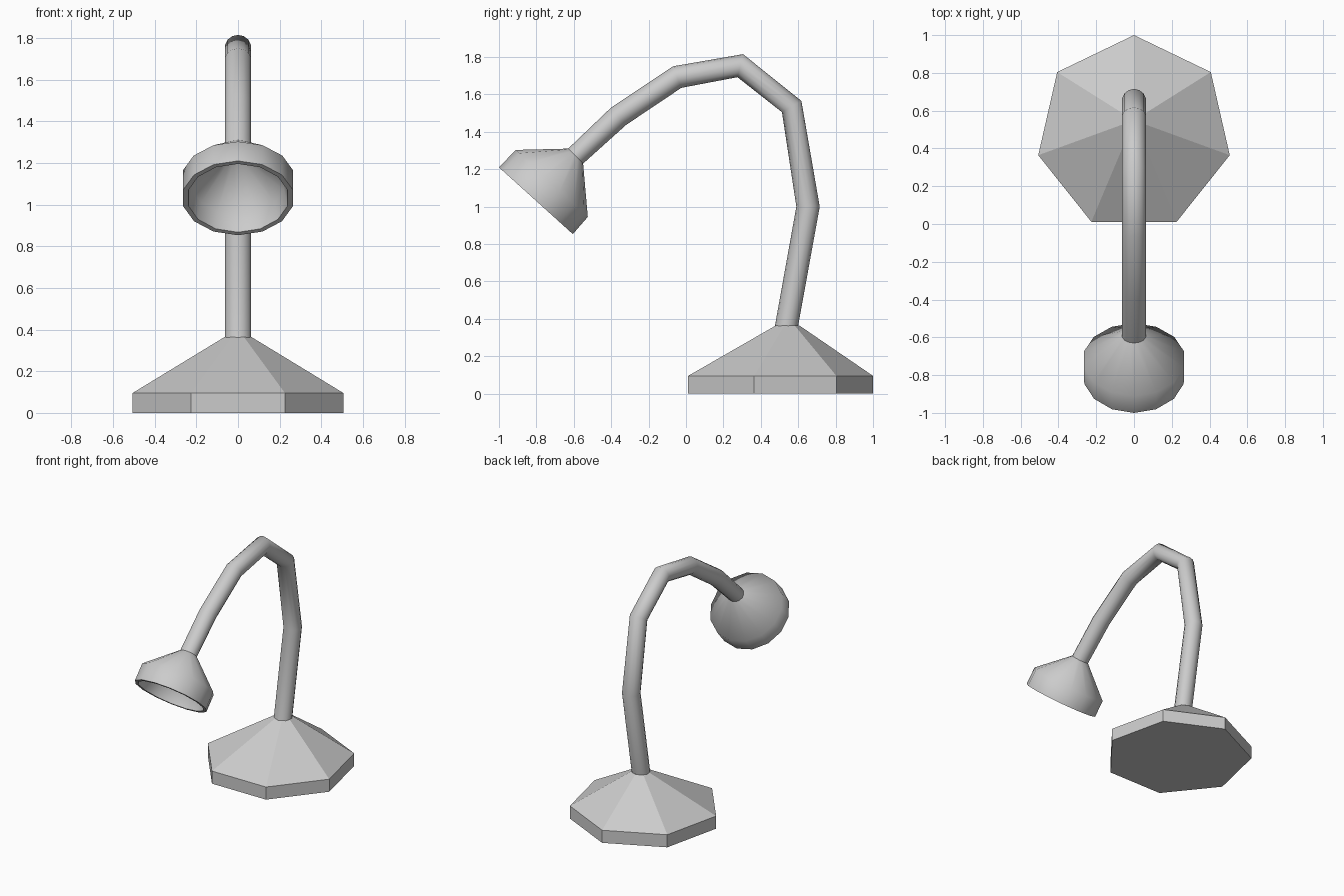
import bpy, bmesh, math
from mathutils import Vector

cube = bpy.data.objects.get("Cube")
if cube:
    bpy.data.objects.remove(cube, do_unlink=True)

# Single grey finish
grey = bpy.data.materials.new("lamp_grey")
grey.use_nodes = True
colour = (0.6, 0.6, 0.6, 1)
grey.diffuse_color = colour
grey.node_tree.nodes["Principled BSDF"].inputs["Base Color"].default_value = colour


def ring(upper, lower, sides=14, width=None):
    """Oval ring spanning two (y, z) points in the lamp's middle plane."""
    a, b = Vector((0, *upper)), Vector((0, *lower))
    centre, half = (a + b) / 2, (a - b) / 2
    width = width or half.length
    steps = [2 * math.pi * i / sides for i in range(sides)]
    return [centre + half * math.cos(t) + Vector((width * math.sin(t), 0, 0)) for t in steps]


def polygon(y, z, radius, sides=7):
    """Level polygon with one corner pointing to the back."""
    steps = [2 * math.pi * i / sides for i in range(sides)]
    return [Vector((radius * math.sin(t), y + radius * math.cos(t), z)) for t in steps]


def loft(name, rings, cap_start=False, cap_end=False, smooth=None):
    bm = bmesh.new()
    loops = [[bm.verts.new(p) for p in r] for r in rings]
    for low, high in zip(loops, loops[1:]):
        n = len(low)
        for i in range(n):
            j = (i + 1) % n
            bm.faces.new((low[i], low[j], high[j], high[i]))
    if cap_start:
        bm.faces.new(loops[0])
    if cap_end:
        bm.faces.new(loops[-1])
    bmesh.ops.recalc_face_normals(bm, faces=bm.faces)
    mesh = bpy.data.meshes.new(name)
    bm.to_mesh(mesh)
    bm.free()
    mesh.materials.append(grey)
    obj = bpy.data.objects.new(name, mesh)
    bpy.context.collection.objects.link(obj)
    if smooth:
        bpy.ops.object.select_all(action="DESELECT")
        obj.select_set(True)
        bpy.context.view_layer.objects.active = obj
        bpy.ops.object.shade_smooth_by_angle(angle=math.radians(smooth))
    return obj


# Seven-sided foot rising to the stem
loft("base", [polygon(0.48, 0, 0.52), polygon(0.48, 0.095, 0.52),
              polygon(0.54, 0.365, 0.065)], cap_start=True, cap_end=True)

# Bent stem: outer and inner point of each bend
neck = ((-0.63, 1.31), (-0.55, 1.23))
bends = [((0.60, 0.365), (0.475, 0.36)),
         ((0.715, 1.0), (0.59, 1.0)),
         ((0.617, 1.565), (0.513, 1.505)),
         ((0.305, 1.815), (0.275, 1.692)),
         ((-0.07, 1.75), (-0.025, 1.635)),
         ((-0.40, 1.53), (-0.32, 1.437)),
         neck]
loft("arm", [ring(a, b, width=0.064) for a, b in bends], cap_start=True, smooth=60)

# Hollow shade: outer cone, collar, rim, then the inside
rim = [Vector((-1.0, 1.21)), Vector((-0.605, 0.853))]
middle = (rim[0] + rim[1]) / 2
lip = [middle + (p - middle) * 0.92 for p in rim]
inward = Vector((0.67, 0.74))
hollow = [middle + (p - middle) * 0.85 + inward * 0.1 for p in rim]
deep = [middle + (p - middle) * 0.2 + inward * 0.27 for p in rim]
loft("lampshade", [ring(*neck, width=0.064),
                   ring((-0.91, 1.303), (-0.525, 0.945), width=0.272),
                   ring(*rim, width=0.27),
                   ring(*lip), ring(*hollow), ring(*deep)],
     cap_end=True, smooth=60)
